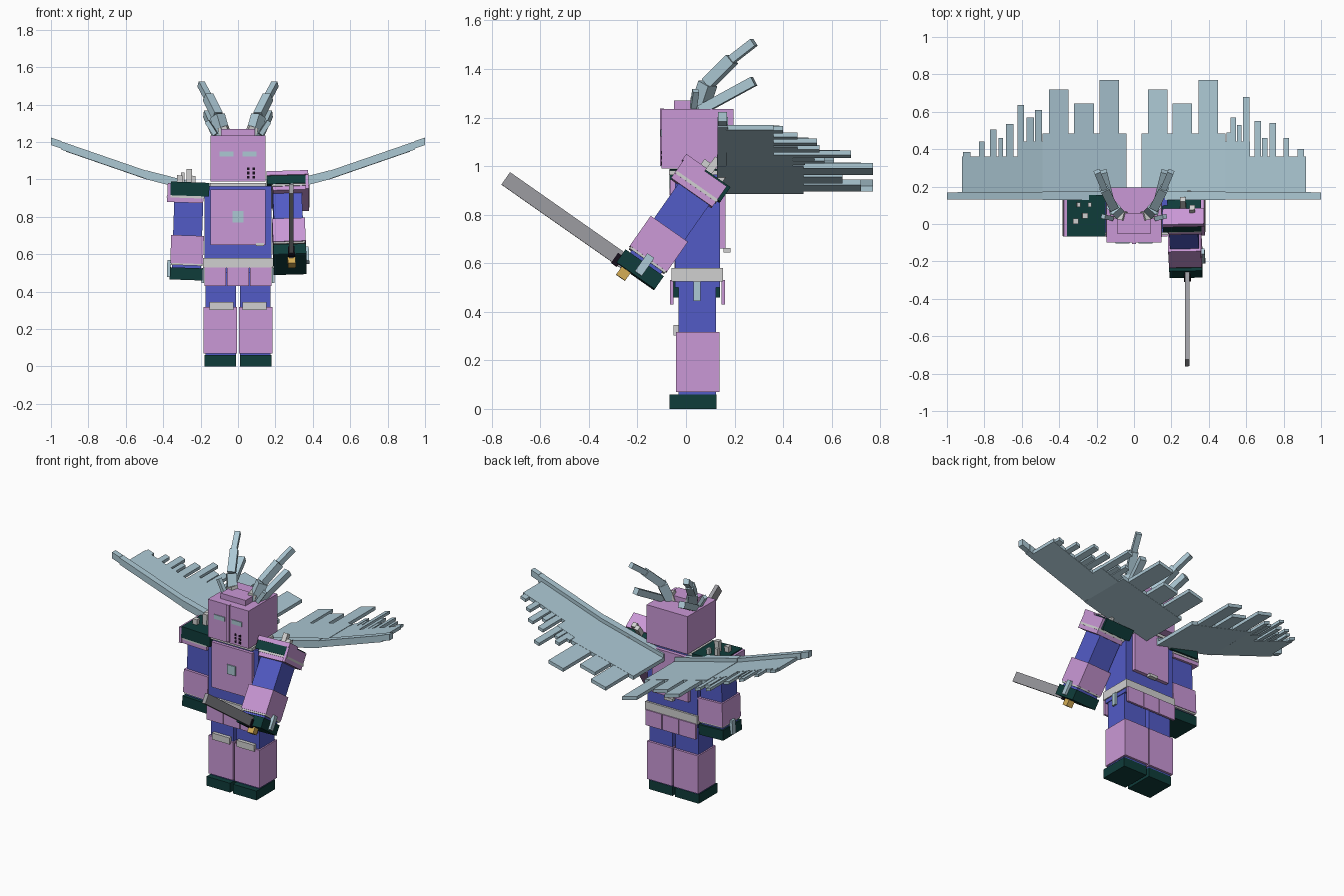
import bpy, bmesh, math
from mathutils import Matrix, Vector

if "Cube" in bpy.data.objects:
    bpy.data.objects.remove(bpy.data.objects["Cube"])


def material(name, r, g, b):
    def lin(c):
        c /= 255
        return c / 12.92 if c < 0.04 else ((c + 0.055) / 1.055) ** 2.4
    m = bpy.data.materials.new(name)
    m.diffuse_color = (lin(r), lin(g), lin(b), 1)
    m.use_nodes = True
    m.node_tree.nodes["Principled BSDF"].inputs["Base Color"].default_value = m.diffuse_color
    return m


PURPLE = material("purple", 202, 152, 214)
BLUE = material("blue", 82, 91, 198)
GREEN = material("dark_green", 15, 60, 58)
ICE = material("ice_blue", 172, 200, 212)
WHITE = material("pale_grey", 208, 208, 208)
STEEL = material("steel", 155, 155, 160)
GOLD = material("gold", 212, 172, 84)
BLACK = material("black", 22, 14, 26)


def boxes(name, mat, items, matrix=None, warp=None):
    """One object from boxes given as (x0, x1, y0, y1, z0, z1)."""
    bm = bmesh.new()
    for x0, x1, y0, y1, z0, z1 in items:
        size = Matrix.Diagonal((abs(x1 - x0), abs(y1 - y0), abs(z1 - z0), 1))
        mid = Matrix.Translation(((x0 + x1) / 2, (y0 + y1) / 2, (z0 + z1) / 2))
        bmesh.ops.create_cube(bm, size=1, matrix=mid @ size)
    for v in bm.verts:
        if warp:
            v.co = warp(v.co)
        if matrix:
            v.co = matrix @ v.co
    bmesh.ops.recalc_face_normals(bm, faces=bm.faces)
    me = bpy.data.meshes.new(name)
    bm.to_mesh(me)
    bm.free()
    me.materials.append(mat)
    ob = bpy.data.objects.new(name, me)
    bpy.context.collection.objects.link(ob)
    return ob


def beam(name, mat, p, q, w):
    """Square bar running from p to q."""
    p, q = Vector(p), Vector(q)
    d = q - p
    m = Matrix.Translation(p) @ d.to_track_quat('Z', 'X').to_matrix().to_4x4()
    return boxes(name, mat, [(-w / 2, w / 2, -w / 2, w / 2, 0, d.length)], m)


def both(item):
    x0, x1, *rest = item
    return [item, (-x1, -x0, *rest)]


# Head and face
boxes("head", PURPLE, [(-.147, .147, -.1, .195, .99, 1.235)])
boxes("head_crest", PURPLE, [(-.09, .09, -.05, .06, 1.23, 1.27)])
boxes("nose_ridge", PURPLE, [(-.012, .012, -.108, -.09, 1.0, 1.238)])
boxes("eyes", ICE, [(-.1, -.025, -.105, -.098, 1.122, 1.15),
                    (.025, .1, -.105, -.098, 1.122, 1.15)])
boxes("mask_holes", BLACK, [(x, x + .014, -.103, -.098, z, z + .014)
                            for x in (.047, .077) for z in (1.005, 1.027, 1.049)])

# Antlers
for s, side in ((-1, "left"), (1, "right")):
    path = [(.075, .05, 1.22), (.11, .09, 1.34), (.16, .19, 1.44), (.198, .28, 1.51)]
    for i, w in enumerate((.058, .048, .034)):
        p, q = [(s * x, y, z) for x, y, z in path[i:i + 2]]
        beam(f"{side}_antler_{i}", ICE, p, q, w)
    beam(f"{side}_antler_branch", ICE, (s * .11, .06, 1.23), (s * .165, .28, 1.35), .04)
    beam(f"{side}_antler_twig", ICE, (s * .12, .03, 1.24), (s * .165, .04, 1.31), .025)
    beam(f"{side}_antler_base", WHITE, (s * .06, .045, 1.22), (s * .08, .05, 1.28), .05)

# Torso
boxes("torso", BLUE, [(-.18, .18, -.045, .14, .5, .965)])
boxes("chest_plate", PURPLE, [(-.147, .147, -.065, -.04, .65, .945)])
boxes("back_plate", PURPLE, [(-.13, .13, .135, .163, .66, .95)])
boxes("collar", WHITE, [(-.15, .15, -.07, .15, .963, .982)])
boxes("chest_gem", ICE, [(-.03, .03, -.072, -.063, .77, .83)])
boxes("chest_clasp", WHITE, [(.095, .14, -.07, -.06, .645, .66)])
boxes("back_clasp", WHITE, [(-.03, .03, .155, .183, .645, .663)])
boxes("belt", WHITE, [(-.187, .187, -.06, .153, .525, .58)])
boxes("skirt", PURPLE, [(x, x + .117, y, y + .014, .43, .53)
                        for x in (-.18, -.059, .063) for y in (-.066, .146)])
boxes("belt_tags", ICE, both((.183, .195, .03, .06, .445, .525)))

# Legs
boxes("legs", BLUE, both((.012, .175, -.03, .123, .02, .52)))
boxes("shin_guards", PURPLE, both((.005, .184, -.042, .138, .07, .317)))
boxes("knee_pads", WHITE, both((.025, .152, -.052, -.028, .303, .345)))
boxes("boots", GREEN, both((.01, .18, -.067, .125, 0, .06)))

# Arms: the right one swings forward and holds the sword
for s, side in ((-1, "left"), (1, "right")):
    pivot = Matrix.Translation((s * .26, .05, .905))
    m = Matrix.Rotation(math.radians(-2 * s), 4, 'Y')
    if s > 0:
        m = Matrix.Rotation(math.radians(-35), 4, 'X') @ m
    m = pivot @ m @ pivot.inverted()

    def part(name, mat, *items):
        items = [(s * a, s * b, *r) for a, b, *r in items]
        boxes(f"{side}_{name}", mat, items, m)

    part("arm", BLUE, (.185, .34, -.03, .125, .5, .95))
    part("shoulder_pad", GREEN, (.155, .362, -.068, .155, .912, .985))
    part("shoulder_trim", PURPLE, (.36, .378, -.068, .14, .875, .978),
         (.185, .37, -.06, .14, .875, .9))
    part("shoulder_band", WHITE, (.18, .381, -.064, .143, .9, .913))
    if s > 0:
        part("shoulder_cap", PURPLE, (.155, .378, -.073, .03, .965, .992))
    part("shoulder_spikes", WHITE, (.25, .28, .03, .06, .98, 1.055),
         (.3, .33, .0, .03, .98, 1.02), (.23, .25, .09, .115, .98, 1.02),
         (.29, .31, .09, .115, .98, 1.035))
    part("forearm_guard", PURPLE, (.175, .35, -.047, .14, .55, .7))
    part("wrist_band", WHITE, (.178, .347, -.042, .136, .54, .552))
    part("glove", GREEN, (.175, .35, -.053, .14, .462, .527))
    part("glove_clasp", ICE, (.345, .366, .03, .065, .475, .565))
    if s > 0:
        part("sword_blade", STEEL, (.258, .282, -.625, .0, .455, .517))
        part("sword_grip", BLACK, (.252, .288, -.07, -.04, .45, .5))
        part("sword_pommel", GOLD, (.25, .292, -.025, .02, .422, .465))

# Wings rise with distance from the body, bending at the middle joint


def lift(co):
    x = abs(co.x)
    z = .905 + .256 * (x - .04) if x < .49 else 1.02 + .345 * (x - .49)
    return Vector((co.x, co.y, co.z + z))


# Feathers as (inner x, outer x, rear y)
large = {1: [(.075, .18, .72), (.205, .31, .645), (.345, .45, .77)],
         -1: [(.08, .185, .77), (.215, .32, .645), (.35, .455, .72)]}
small = {1: [(.495, .515, .49), (.515, .545, .57), (.55, .575, .53), (.582, .618, .68),
             (.645, .68, .55), (.685, .715, .46), (.725, .76, .54), (.8, .83, .46),
             (.875, .91, .4)],
         -1: [(.492, .53, .61), (.535, .575, .57), (.588, .622, .635), (.645, .685, .535),
              (.7, .725, .46), (.735, .77, .505), (.8, .83, .44), (.875, .915, .385)]}
for s, side in ((-1, "left"), (1, "right")):
    bone = [(.04, .49, .128, .175, -.02, .028), (.49, .945, .13, .172, -.018, .026),
            (.945, .999, .132, .168, -.012, .028)]
    vane = [(.04, .49, .165, .485, -.02, .004), (.49, .62, .165, .44, -.02, .002),
            (.62, .92, .165, .36, -.02, .002)]
    plumes = [(a, b, .3, y, -.019, .003) for a, b, y in large[s]]
    plumes += [(a, b, .3, y, -.018, .001) for a, b, y in small[s]]
    for name, items in (("bone", bone), ("vane", vane), ("feathers", plumes)):
        boxes(f"{side}_wing_{name}", ICE, [(s * a, s * b, *r) for a, b, *r in items],
              warp=lift)
